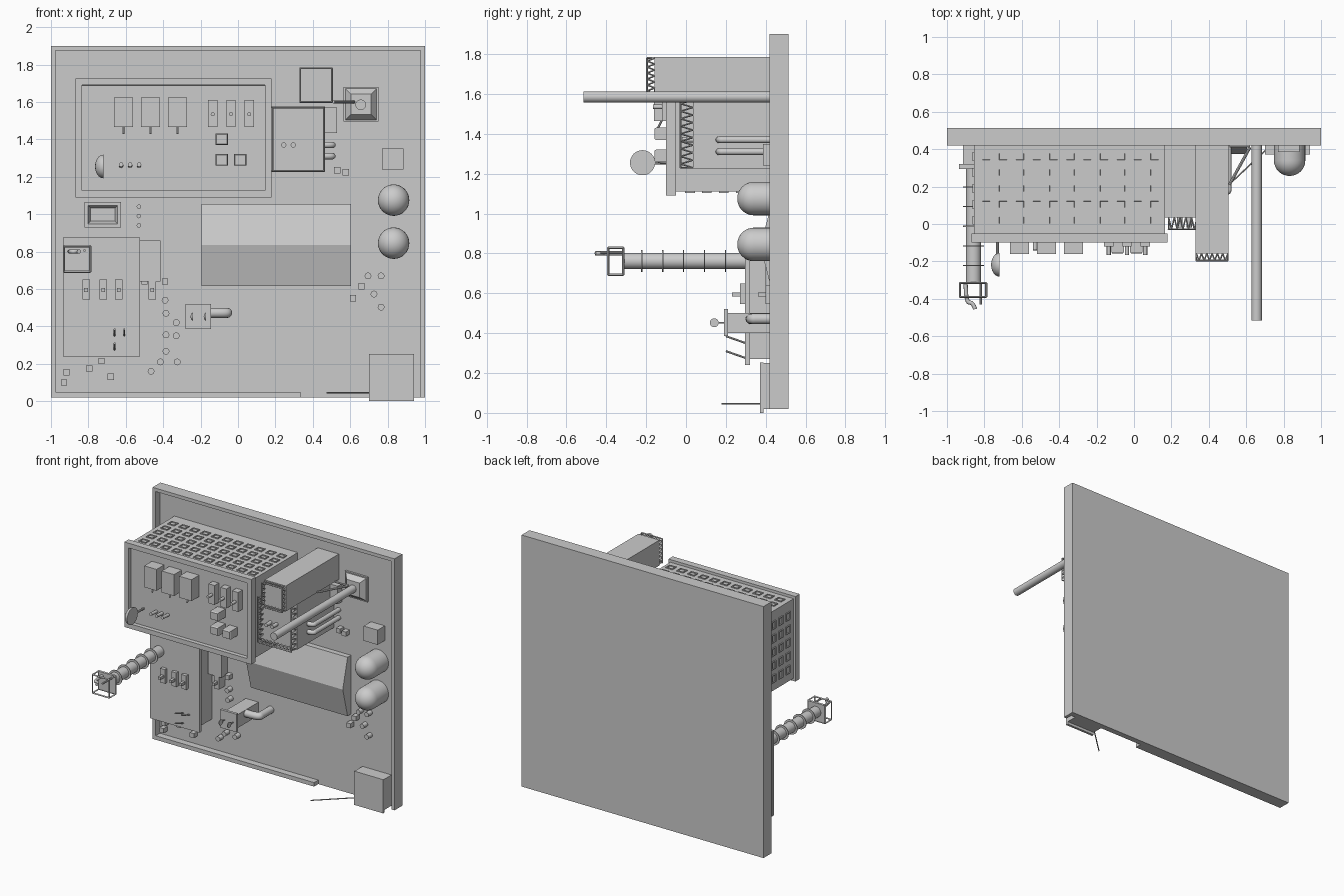
import bpy, bmesh, math
from mathutils import Vector, Matrix

if "Cube" in bpy.data.objects:
    bpy.data.objects.remove(bpy.data.objects["Cube"])

WALL = 0.47  # front of the recessed back plate


def finish(name, bm, smooth=False):
    me = bpy.data.meshes.new(name)
    bmesh.ops.recalc_face_normals(bm, faces=bm.faces)
    bm.to_mesh(me)
    bm.free()
    ob = bpy.data.objects.new(name, me)
    bpy.context.collection.objects.link(ob)
    if smooth:
        bpy.ops.object.select_all(action='DESELECT')
        bpy.context.view_layer.objects.active = ob
        ob.select_set(True)
        bpy.ops.object.shade_smooth_by_angle(angle=math.radians(40))
    return ob


def add_box(bm, x0, x1, y0, y1, z0, z1, steps=(), face=(0, -1, 0)):
    """Box; steps are (inset, depth) pairs applied to one face."""
    m = Matrix.Translation(((x0 + x1) / 2, (y0 + y1) / 2, (z0 + z1) / 2)) @ \
        Matrix.Diagonal((x1 - x0, y1 - y0, z1 - z0, 1))
    vs = bmesh.ops.create_cube(bm, size=1, matrix=m)['verts']
    if steps:
        bm.normal_update()
        fs = {f for v in vs for f in v.link_faces}
        f = max(fs, key=lambda f: f.normal.dot(Vector(face)))
        for t, d in steps:
            bmesh.ops.inset_individual(bm, faces=[f], thickness=t, depth=d)


def box(name, *a, **k):
    bm = bmesh.new()
    add_box(bm, *a, **k)
    return finish(name, bm)


def add_rod(bm, p, q, r, n=12, r2=None):
    p, q = Vector(p), Vector(q)
    m = Matrix.Translation((p + q) / 2) @ (q - p).to_track_quat('Z', 'Y').to_matrix().to_4x4()
    bmesh.ops.create_cone(bm, cap_ends=True, segments=n, radius1=r,
                          radius2=r if r2 is None else r2, depth=(q - p).length, matrix=m)


def rod(name, p, q, r, n=24, r2=None):
    bm = bmesh.new()
    add_rod(bm, p, q, r, n, r2)
    return finish(name, bm, n > 8)


def hose(name, pts, r):
    """Round hose through the points, with softened corners."""
    cu = bpy.data.curves.new(name, 'CURVE')
    cu.dimensions = '3D'
    cu.bevel_depth, cu.bevel_resolution, cu.use_fill_caps = r, 4, True
    sp = cu.splines.new('NURBS')
    sp.points.add(len(pts) - 1)
    for p, c in zip(sp.points, pts):
        p.co = (*c, 1)
    sp.use_endpoint_u, sp.order_u, sp.resolution_u = True, 3, 8
    ob = bpy.data.objects.new(name, cu)
    bpy.context.collection.objects.link(ob)


def half_dish(name, c, r, squash):
    """Half ball, flat side towards +x."""
    bm = bmesh.new()
    bmesh.ops.create_uvsphere(bm, u_segments=24, v_segments=16, radius=r)
    bmesh.ops.bisect_plane(bm, geom=bm.verts[:] + bm.edges[:] + bm.faces[:],
                           plane_co=(0, 0, 0), plane_no=(1, 0, 0), clear_outer=True)
    bmesh.ops.holes_fill(bm, edges=[e for e in bm.edges if e.is_boundary])
    bmesh.ops.transform(bm, matrix=Matrix.Translation(c) @ Matrix.Diagonal((squash, 1, 1, 1)),
                        verts=bm.verts)
    finish(name, bm, True)


def lattice_rim(name, x0, x1, y0, y1, z0, z1, n):
    """Open zigzag trim standing in front of a box."""
    bm = bmesh.new()
    cs = [(x0, z0), (x1, z0), (x1, z1), (x0, z1)]
    for i in range(4):
        a, b = Vector(cs[i]), Vector(cs[(i + 1) % 4])
        add_rod(bm, (a.x, y0, a.y), (b.x, y0, b.y), 0.005, 4)
        for k in range(n):
            p, h, q = (a.lerp(b, (k + t) / n) for t in (0, 0.5, 1))
            add_rod(bm, (p.x, y1, p.y), (h.x, y0, h.y), 0.004, 4)
            add_rod(bm, (h.x, y0, h.y), (q.x, y1, q.y), 0.004, 4)
    finish(name, bm)


# Back plate and raised rim (rim is missing at the lower right)
box("back_plate", -1, 1, WALL, 0.513, 0.02, 1.9)
for s in (-1, 1):
    x = sorted((s, s * 0.975))
    box("rim_side", x[0], x[1], 0.42, 0.5, 0.02, 1.9)
box("rim_top", -0.975, 0.975, 0.42, 0.5, 1.875, 1.9)
box("rim_bottom", -0.975, 0.335, 0.42, 0.5, 0.02, 0.05)

# Main console with framed front
box("console_body", -0.855, 0.165, -0.055, WALL, 1.11, 1.705)
box("console_front", -0.87, 0.18, -0.1, -0.05, 1.09, 1.725, steps=[(0.05, 0), (0.001, -0.03)])

# Vent squares on top, bottom and left of the console
bm = bmesh.new()
st = [(0.01, 0), (0.001, -0.006)]
for i in range(11):
    for j in range(5):
        x, y = -0.79 + i * 0.09, 0.02 + j * 0.085
        add_box(bm, x - .028, x + .028, y - .024, y + .024, 1.703, 1.712, steps=st, face=(0, 0, 1))
        add_box(bm, x - .028, x + .028, y - .024, y + .024, 1.102, 1.112, steps=st, face=(0, 0, -1))
for j in range(5):
    for k in range(5):
        y, z = 0.02 + j * 0.085, 1.2 + k * 0.1
        add_box(bm, -.863, -.853, y - .024, y + .024, z - .03, z + .03, steps=st, face=(-1, 0, 0))
finish("console_vents", bm)

# Console controls: blocks with levers, toggles, buttons, dish, studs
for i in range(3):
    x = -0.6125 + i * 0.1445
    box("console_block", x - .051, x + .051, -0.16, -0.07, 1.465, 1.625)
    rod("block_lever", (x, -0.12, 1.47), (x, -0.14, 1.43), 0.006, 8)
    x = -0.135 + i * 0.0975
    box("toggle_plate", x - .025, x + .025, -0.12, -0.07, 1.465, 1.61)
    rod("toggle_pin", (x, -0.11, 1.535), (x, -0.165, 1.535), 0.011, 12)
    x = -0.625 + i * 0.048
    rod("console_stud", (x, -0.07, 1.26), (x, -0.14, 1.265), 0.012, 12)
for x, z in ((-.0875, 1.4), (-.0875, 1.29), (.0125, 1.29)):
    box("push_button", x - .033, x + .033, -0.15, -0.07, z - .031, z + .031,
        steps=[(0.007, 0.008)])
half_dish("console_dish", (-0.72, -0.218, 1.255), 0.063, 0.7)
rod("dish_stem", (-0.73, -0.07, 1.255), (-0.73, -0.17, 1.255), 0.008, 8)

# Side cabinet with lattice trim, hoses and studs
box("side_cabinet", 0.165, 0.465, 0.035, WALL, 1.225, 1.575)
lattice_rim("cabinet_lattice", 0.185, 0.46, -0.028, 0.035, 1.23, 1.57, 9)
for x in (0.245, 0.295):
    rod("cabinet_stud", (x, 0.04, 1.37), (x, -0.02, 1.37), 0.014, 12)
for z in (1.31, 1.37):
    hose("cabinet_hose", [(0.45, 0.165, z), (0.505, 0.165, z), (0.505, 0.2, z),
                          (0.505, 0.35, z), (0.505, WALL, z)], 0.017)
box("cabinet_rear_block", 0.465, 0.53, 0.42, WALL, 1.435, 1.57)

# Upper duct with lattice trim and a strut
box("upper_duct", 0.33, 0.505, -0.157, WALL, 1.595, 1.785)
lattice_rim("duct_lattice", 0.333, 0.502, -0.195, -0.157, 1.6, 1.78, 6)
rod("duct_strut", (0.51, 0.21, 1.6), (0.62, 0.41, 1.6), 0.008, 8)
rod("strut_bar", (0.51, 0.415, 1.6), (0.62, 0.415, 1.6), 0.007, 8)

# Long pole on a tapered base
box("pole_base", 0.565, 0.75, 0.455, WALL, 1.495, 1.68, steps=[(0.012, 0), (0.042, 0.035)])
rod("long_pole", (0.656, WALL, 1.585), (0.656, -0.515, 1.585), 0.028, 32)
box("wall_cube", 0.77, 0.885, 0.385, WALL, 1.24, 1.35)

# Two round-ended tanks
for z in (0.845, 1.075):
    bm = bmesh.new()
    prof = [(0.084, WALL)] + [(0.084 * math.cos(a * math.pi / 16), 0.34 - 0.083 * math.sin(a * math.pi / 16))
                              for a in range(8)] + [(0, 0.257)]
    vs = [bm.verts.new((0.832 + r, y, z)) for r, y in prof]
    es = [bm.edges.new(e) for e in zip(vs, vs[1:])]
    bmesh.ops.spin(bm, geom=vs + es, cent=(0.832, 0, z), axis=(0, 1, 0),
                   angle=2 * math.pi, steps=32)
    bmesh.ops.remove_doubles(bm, verts=bm.verts, dist=0.0005)
    finish("round_tank", bm, True)

# Wide ridged cover in the middle
bm = bmesh.new()
f = bm.faces.new([bm.verts.new((-0.195, y, z)) for y, z in
                  ((WALL, 1.055), (.43, 1.055), (.373, .835), (.43, .615), (WALL, .615))])
ex = bmesh.ops.extrude_face_region(bm, geom=[f])['geom']
bmesh.ops.translate(bm, vec=(0.8, 0, 0), verts=[v for v in ex if isinstance(v, bmesh.types.BMVert)])
bm.faces.new(list(reversed(f.verts[:]))) if not f.is_valid else None
finish("ridged_cover", bm)

# Lower left cabinet, switches and levers
box("lower_cabinet", -0.915, -0.545, 0.315, WALL, 0.27, 0.85)
box("lower_cabinet_front", -0.935, -0.525, 0.295, 0.32, 0.24, 0.875)
box("lower_side_block", -0.53, -0.415, 0.4, WALL, 0.64, 0.86)
for x, y in ((-.8125, .27), (-.72, .27), (-.6375, .27), (-.458, .4)):
    box("switch_plate", x - .02, x + .02, y, y + .075, 0.545, 0.65)
    box("switch_handle", x - .01, x + .01, y - .04, y, 0.585, 0.605)
for x, z in ((-.66, .365), (-.608, .365), (-.66, .29)):
    rod("thin_lever", (x, 0.3, z - .015), (x, 0.2, z + .02), 0.005, 8)

# Jointed arm with rings and wire cage
rod("arm", (-0.858, 0.3, 0.762), (-0.858, -0.31, 0.762), 0.04, 32)
for i in range(5):
    y = -0.222 + i * 0.105
    rod("arm_ring", (-0.858, y - .003, 0.762), (-0.858, y + .003, 0.762), 0.055, 32)
bm = bmesh.new()
lo, hi = (-0.93, -0.39, 0.692), (-0.79, -0.315, 0.828)
for ax in range(3):
    b, c = (ax + 1) % 3, (ax + 2) % 3
    for u in (lo[b], hi[b]):
        for v in (lo[c], hi[c]):
            p, q = [0] * 3, [0] * 3
            p[ax], q[ax], p[b], q[b], p[c], q[c] = lo[ax], hi[ax], u, u, v, v
            add_rod(bm, p, q, 0.006, 4)
add_box(bm, -0.93, -0.79, -0.32, -0.31, 0.692, 0.828)
finish("arm_cage", bm)
hose("cage_hook", [(-.9, -.31, .8), (-.9, -.42, .8), (-.86, -.42, .8), (-.85, -.455, .8)], 0.011)
rod("cage_prong", (-0.82, -0.31, 0.805), (-0.82, -0.43, 0.805), 0.007, 8)

# Recessed screen and studs beside it
box("screen_frame", -0.82, -0.625, 0.425, WALL, 0.93, 1.065,
    steps=[(0.008, 0), (0.018, 0), (0.02, -0.03)])
for z in (0.94, 0.99, 1.04):
    rod("screen_stud", (-0.53, WALL, z), (-0.53, 0.425, z), 0.012, 12)

# Valve box with elbow hose and knobs
box("valve_body", -0.265, -0.16, 0.205, WALL, 0.4, 0.5)
box("valve_front", -0.28, -0.145, 0.19, 0.21, 0.385, 0.52)
hose("valve_elbow", [(-.17, .325, .472), (-.058, .325, .472), (-.058, .36, .472),
                     (-.058, .42, .472), (-.058, WALL, .472)], 0.027)
for x in (-.24, -.17):
    half_dish("valve_knob", (x, 0.142, 0.452), 0.022, 0.6)
    rod("valve_stem", (x - .005, 0.2, 0.452), (x - .005, 0.15, 0.452), 0.004, 8)

# Lower right box with thin aerial
box("corner_box", 0.70, 0.94, 0.385, WALL, 0.02, 0.25)
box("corner_box_lid", 0.70, 0.94, 0.372, 0.39, 0.0, 0.252)
rod("aerial", (0.71, 0.4, 0.046), (0.475, 0.18, 0.046), 0.004, 8)

# Scattered round and square studs
for x, z in ((-.39, .54), (-.385, .47), (-.33, .42), (-.385, .355), (-.33, .35), (-.385, .267),
             (-.325, .21), (-.415, .21), (-.465, .16), (.695, .67), (.765, .67), (.727, .573), (.765, .503)):
    rod("round_stud", (x, WALL, z), (x, 0.425, z), 0.018, 16)
for x, z in ((.66, .615), (.615, .55), (-.5, .64), (-.39, .64), (-.73, .215), (-.795, .175),
             (-.917, .155), (-.93, .1), (-.68, .13), (.53, 1.235), (.577, 1.225)):
    box("square_stud", x - .017, x + .017, 0.425, WALL, z - .017, z + .017)
